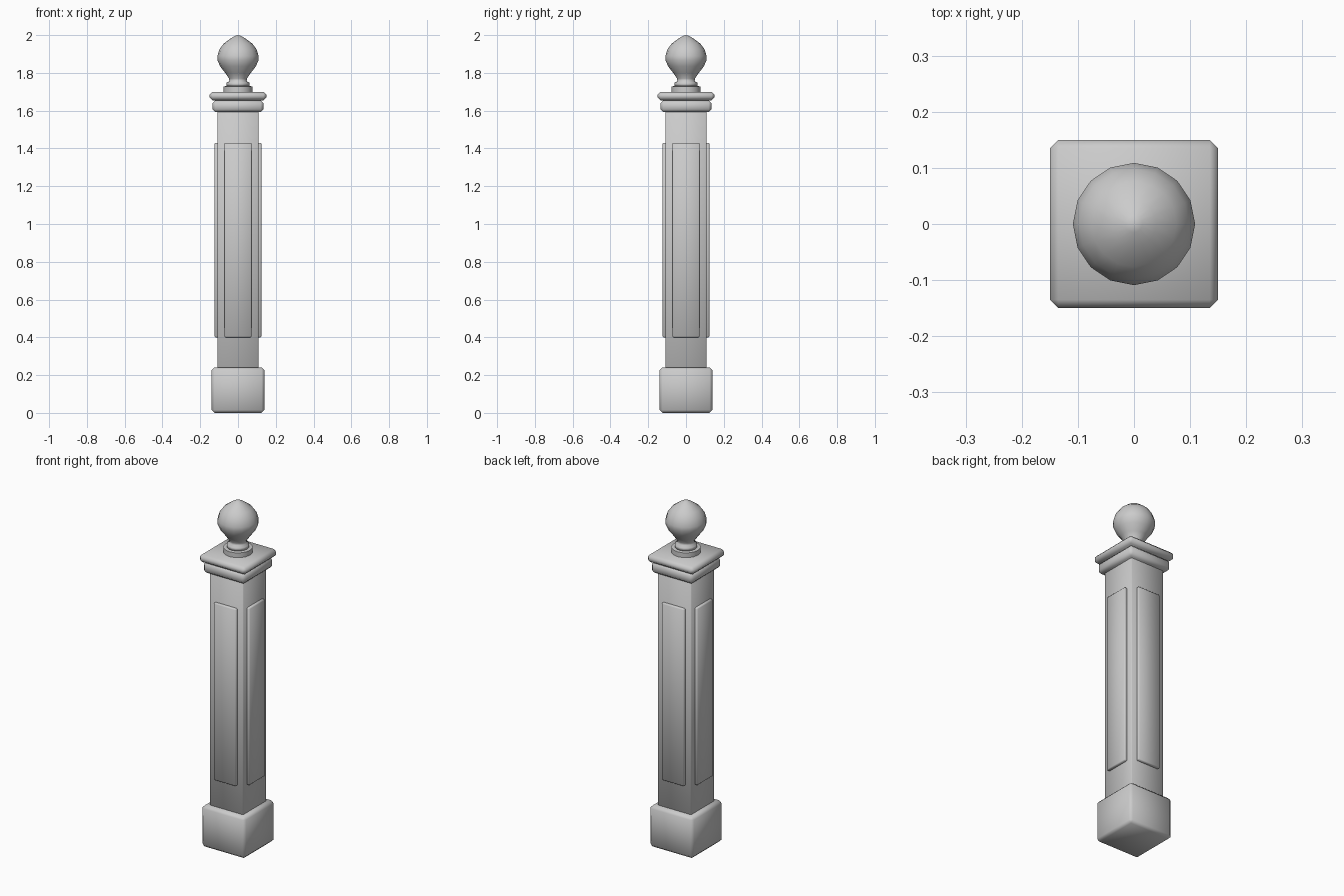
import bpy, bmesh, math

if "Cube" in bpy.data.objects:
    bpy.data.objects.remove(bpy.data.objects["Cube"])

stone = bpy.data.materials.new("grey_stone")
stone.diffuse_color = (0.6, 0.6, 0.6, 1)
stone.use_nodes = True
stone.node_tree.nodes["Principled BSDF"].inputs["Base Color"].default_value = stone.diffuse_color


def finish(name, bm, bevel=0.0, segments=1):
    bmesh.ops.recalc_face_normals(bm, faces=bm.faces)
    me = bpy.data.meshes.new(name)
    bm.to_mesh(me)
    bm.free()
    me.materials.append(stone)
    ob = bpy.data.objects.new(name, me)
    bpy.context.collection.objects.link(ob)
    for p in me.polygons:
        p.use_smooth = True
    if bevel:
        mod = ob.modifiers.new("bevel", 'BEVEL')
        mod.width, mod.segments = bevel, segments
    return ob


def block(name, half_x, half_y, z0, z1, bevel, segments=1):
    bm = bmesh.new()
    bmesh.ops.create_cube(bm, size=1)
    for v in bm.verts:
        v.co = (v.co.x * 2 * half_x, v.co.y * 2 * half_y,
                z0 + (v.co.z + 0.5) * (z1 - z0))
    return finish(name, bm, bevel, segments)


def lathe(name, profile, sides=16):
    bm = bmesh.new()
    rings = []
    for r, z in profile:
        if r == 0:
            rings.append([bm.verts.new((0, 0, z))] * sides)
        else:
            rings.append([bm.verts.new((r * math.cos(math.tau * i / sides),
                                        r * math.sin(math.tau * i / sides), z))
                          for i in range(sides)])
    for a, b in zip(rings, rings[1:]):
        for i in range(sides):
            j = (i + 1) % sides
            bm.faces.new(list(dict.fromkeys((a[i], a[j], b[j], b[i]))))
    return finish(name, bm)


# Plinth, shaft and the two cap mouldings
block("plinth", 0.14, 0.14, 0.0, 0.24, 0.015)
block("shaft", 0.108, 0.108, 0.235, 1.60, 0.004)
block("lower_moulding", 0.135, 0.135, 1.592, 1.655, 0.015)
block("cap_slab", 0.15, 0.15, 1.655, 1.70, 0.015)

# Raised panel on each of the four faces
for k, side in enumerate(("front", "right", "back", "left")):
    panel = block(side + "_panel", 0.072, 0.0125, 0.40, 1.43, 0.005)
    for v in panel.data.vertices:
        v.co.y -= 0.1115
    panel.rotation_euler.z = k * math.pi / 2

# Turned finial: collar and pointed ball
collar = lathe("finial_collar", [(0, 1.695), (0.077, 1.695), (0.077, 1.728),
                                 (0.058, 1.731), (0, 1.731)])
collar.data.shade_smooth()
bpy.context.view_layer.objects.active = collar
collar.select_set(True)
bpy.ops.object.shade_smooth_by_angle(angle=math.radians(40))
lathe("finial_ball", [(0, 1.728), (0.06, 1.73), (0.06, 1.748), (0.046, 1.756),
                      (0.047, 1.77), (0.068, 1.80), (0.095, 1.835),
                      (0.109, 1.868), (0.109, 1.89), (0.098, 1.925),
                      (0.076, 1.955), (0.04, 1.982), (0.015, 1.996), (0, 2.0)])
